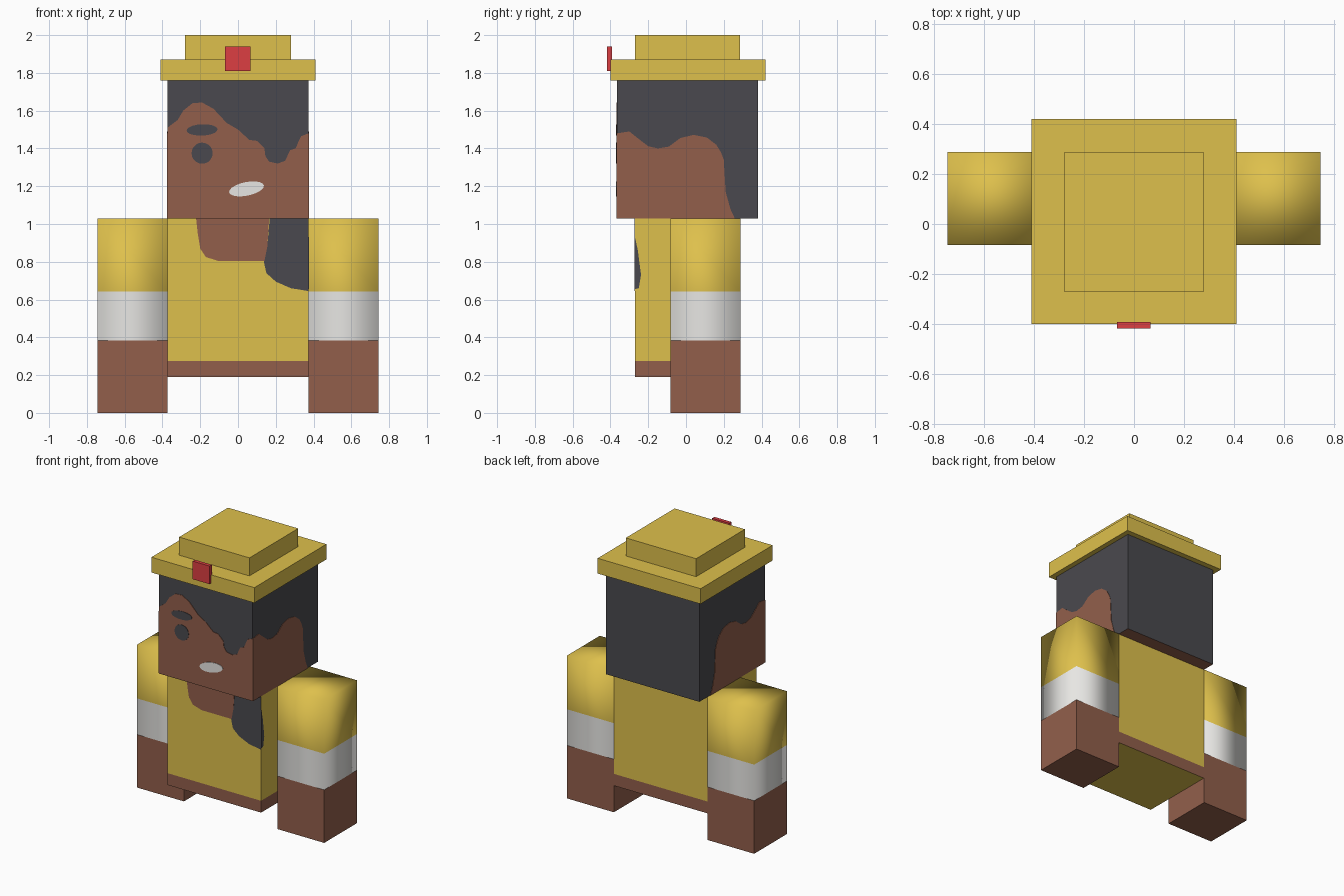
import bpy, bmesh, math
from mathutils import Vector

if "Cube" in bpy.data.objects:
    bpy.data.objects.remove(bpy.data.objects["Cube"])


def material(name, rgb):
    m = bpy.data.materials.new(name)
    lin = [((c / 255 + 0.055) / 1.055) ** 2.4 for c in rgb]
    m.diffuse_color = (*lin, 1)
    m.use_nodes = True
    m.node_tree.nodes["Principled BSDF"].inputs["Base Color"].default_value = m.diffuse_color
    return m


YELLOW = material("yellow", (222, 192, 76))
SKIN = material("brown skin", (146, 95, 75))
HAIR = material("dark hair", (74, 73, 78))
WHITE = material("white", (236, 235, 232))
RED = material("red", (220, 62, 66))


def finish(name, bm, mats):
    mesh = bpy.data.meshes.new(name)
    bm.to_mesh(mesh)
    bm.free()
    for m in mats:
        mesh.materials.append(m)
    ob = bpy.data.objects.new(name, mesh)
    bpy.context.collection.objects.link(ob)
    return ob


def box(name, lo, hi, mats, cuts=(), rule=None, smooth=None):
    """Box with horizontal cuts; rule picks the material and smooth the shading per face."""
    bm = bmesh.new()
    bmesh.ops.create_cube(bm, size=1)
    for v in bm.verts:
        v.co = Vector([lo[i] + (v.co[i] + 0.5) * (hi[i] - lo[i]) for i in range(3)])
    for z in cuts:
        bmesh.ops.bisect_plane(bm, geom=bm.verts[:] + bm.edges[:] + bm.faces[:],
                               plane_co=(0, 0, z), plane_no=(0, 0, 1))
    bm.normal_update()
    for f in bm.faces:
        if rule:
            f.material_index = rule(f.calc_center_median(), f.normal)
        if smooth:
            f.smooth = smooth(f.calc_center_median(), f.normal)
    return finish(name, bm, mats)


def plate(name, points, mat, place, out, thick=0.003):
    """Thin painted detail: a 2D outline placed on a wall and raised along out."""
    bm = bmesh.new()
    f = bm.faces.new([bm.verts.new(place(u, z)) for u, z in points])
    ext = bmesh.ops.extrude_face_region(bm, geom=[f])
    for v in ext["geom"]:
        if isinstance(v, bmesh.types.BMVert):
            v.co += Vector(out) * thick
    bmesh.ops.recalc_face_normals(bm, faces=bm.faces[:])
    return finish(name, bm, [mat])


def ellipse(cx, cz, a, b, tilt, n=20):
    c, s = math.cos(tilt), math.sin(tilt)
    ring = [(a * math.cos(2 * math.pi * i / n), b * math.sin(2 * math.pi * i / n)) for i in range(n)]
    return [(cx + u * c - w * s, cz + u * s + w * c) for u, w in ring]


W = 0.373  # half width of head and torso

# hat with badge
box("hat_brim", (-0.41, -0.40, 1.76), (0.41, 0.42, 1.87), [YELLOW])
box("hat_crown", (-0.28, -0.27, 1.87), (0.28, 0.285, 2.0), [YELLOW])
box("hat_badge", (-0.068, -0.418, 1.81), (0.066, -0.392, 1.94), [RED])

# head: hair all round, skin underneath
box("head", (-W, -0.365, 1.03), (W, 0.38, 1.76), [HAIR, SKIN],
    rule=lambda c, n: 1 if n.z < -0.5 else 0)


def head_front(u, z):
    return (u, -0.365, z)


FRONT = (0, -1, 0)
plate("face_skin", [
    (-W, 1.03), (W, 1.03), (W, 1.48), (0.335, 1.465), (0.322, 1.44), (0.305, 1.40),
    (0.275, 1.39), (0.25, 1.335), (0.21, 1.32), (0.165, 1.33), (0.145, 1.36),
    (0.14, 1.40), (0.10, 1.44), (0.06, 1.445), (0.0, 1.50), (-0.06, 1.535),
    (-0.13, 1.61), (-0.19, 1.643), (-0.24, 1.64), (-0.29, 1.60), (-0.32, 1.55), (-W, 1.51)],
    SKIN, head_front, FRONT)
plate("eye", ellipse(-0.19, 1.375, 0.056, 0.056, 0), HAIR, head_front, FRONT, 0.006)
plate("eyebrow", ellipse(-0.19, 1.498, 0.082, 0.03, 0.04), HAIR, head_front, FRONT, 0.006)
plate("mouth", ellipse(0.045, 1.186, 0.094, 0.036, 0.2), WHITE, head_front, FRONT, 0.006)

# skin on both sides of the head
for side, s in (("right", 1), ("left", -1)):
    plate("cheek_skin_" + side, [
        (-0.365, 1.03), (0.258, 1.03), (0.235, 1.08), (0.21, 1.17), (0.20, 1.34),
        (0.185, 1.38), (0.16, 1.42), (0.11, 1.458), (0.04, 1.472), (-0.03, 1.455),
        (-0.09, 1.41), (-0.15, 1.40), (-0.20, 1.412), (-0.25, 1.45), (-0.30, 1.49),
        (-0.365, 1.48)], SKIN, lambda u, z, s=s: (s * W, u, z), (s, 0, 0))

# torso with a brown hem
box("torso", (-W, -0.27, 0.19), (W, 0.285, 1.03), [YELLOW, SKIN], cuts=(0.275,),
    rule=lambda c, n: 1 if c.z < 0.275 and abs(n.z) < 0.5 else 0)


def chest(u, z):
    return (u, -0.27, z)


plate("neckline", [
    (-0.222, 1.03), (-0.213, 0.95), (-0.20, 0.87), (-0.17, 0.825), (-0.10, 0.803),
    (0.14, 0.803), (0.155, 0.88), (0.165, 1.03)], SKIN, chest, FRONT)
plate("hair_lock", [
    (0.168, 1.03), (0.155, 0.88), (0.137, 0.80), (0.15, 0.74), (0.20, 0.695),
    (0.28, 0.66), (W, 0.645), (W, 1.03)], HAIR, chest, FRONT)
plate("hair_lock_edge", [(-0.27, 0.655), (-0.25, 0.66), (-0.238, 0.73), (-0.255, 0.86), (-0.27, 0.93)],
      HAIR, lambda u, z: (W, u, z), (1, 0, 0))

# arms: yellow sleeve, white cuff, bare forearm
for side, s in (("right", 1), ("left", -1)):
    x0, x1 = sorted((s * W, s * 0.745))
    box("arm_" + side, (x0, -0.083, 0), (x1, 0.288, 1.03), [YELLOW, WHITE, SKIN],
        cuts=(0.382, 0.642),
        rule=lambda c, n: 0 if c.z > 0.642 else 1 if c.z > 0.382 else 2,
        smooth=lambda c, n: c.z > 0.382)
